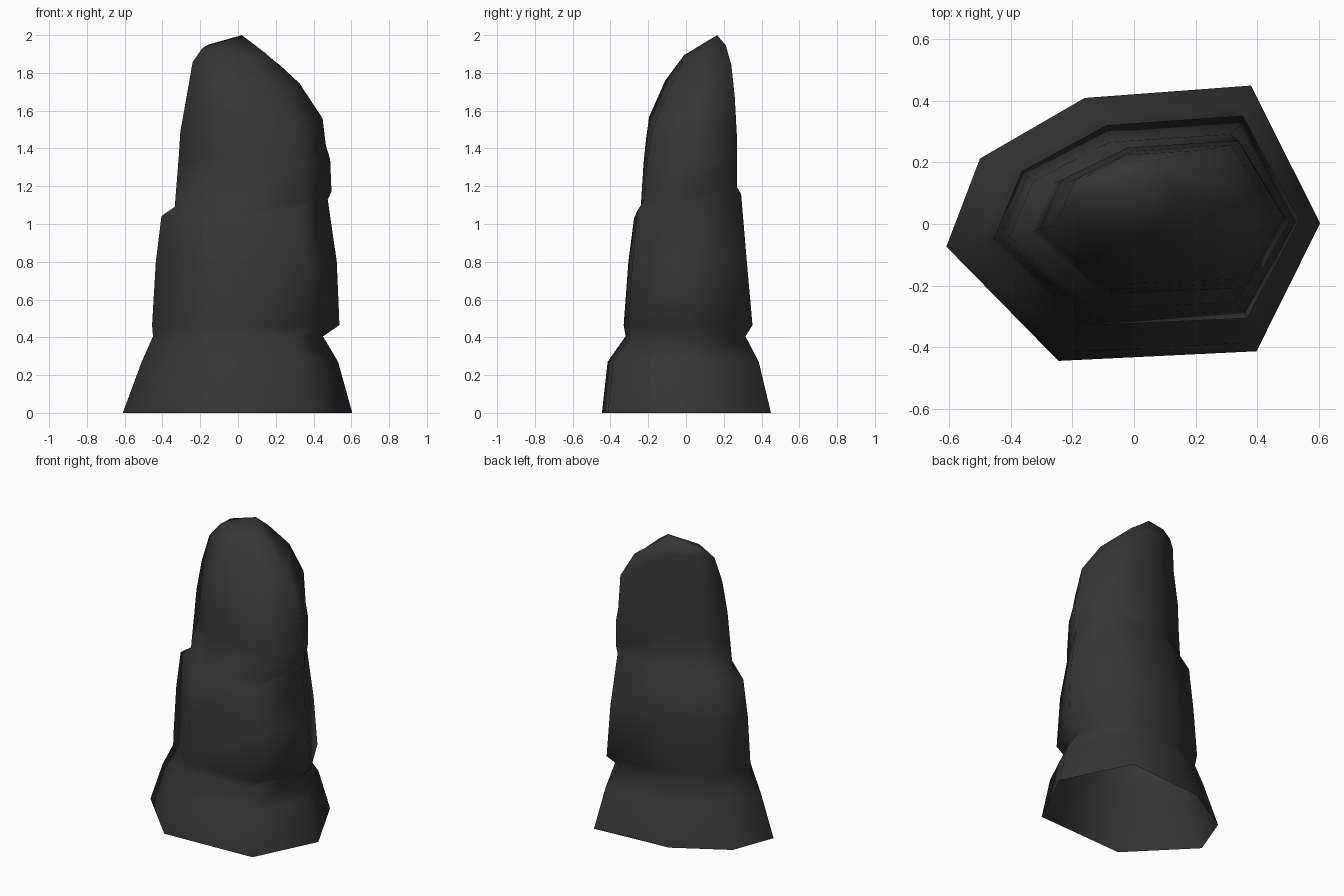
import bpy, bmesh

if "Cube" in bpy.data.objects:
    bpy.data.objects.remove(bpy.data.objects["Cube"])

# Seven-sided outline in -1..1, stretched to each ring's bounds
OUTLINE = [(-1, -.17), (-.4, -1), (.66, -.93), (1, 0), (.63, 1), (-.26, .91), (-.82, .47)]

# Rings: xmin, xmax, ymin, ymax, height, tilt in x, tilt in y
RINGS = [
    (-.61, .605, -.445, .45, 0, 0, 0),           # flared foot, open below
    (-.51, .53, -.415, .385, .27, 0, 0),
    (-.45, .45, -.32, .315, .405, 0, 0),         # notch
    (-.455, .537, -.33, .352, .465, 0, 0),       # middle block
    (-.435, .523, -.305, .322, .80, 0, 0),
    (-.405, .475, -.275, .292, 1.085, .09, .15), # ledge
    (-.335, .495, -.24, .27, 1.125, .09, .15),
    (-.315, .488, -.225, .27, 1.34, 0, .1),      # upper block
    (-.305, .465, -.212, .27, 1.46, -.1, .1),
    (-.27, .448, -.195, .258, 1.635, -.2, .4),   # sloping top
    (-.24, .325, -.11, .24, 1.79, -.22, .42),
    (-.19, .14, -.01, .21, 1.89, -.08, .3),
]

bm = bmesh.new()
loops = []
for x0, x1, y0, y1, z, tx, ty in RINGS:
    loop = []
    for u, v in OUTLINE:
        x = (x0 + x1) / 2 + u * (x1 - x0) / 2
        y = (y0 + y1) / 2 + v * (y1 - y0) / 2
        loop.append(bm.verts.new((x, y, z + tx * x + ty * y)))
    loops.append(loop)
n = len(OUTLINE)
for a, b in zip(loops, loops[1:]):
    for i in range(n):
        j = (i + 1) % n
        bm.faces.new((a[i], a[j], b[j], b[i]))

# Peak
peak = bm.verts.new((.02, .165, 2))
for i in range(n):
    bm.faces.new((loops[-1][i], loops[-1][(i + 1) % n], peak))
for f in bm.faces:
    f.smooth = True

mesh = bpy.data.meshes.new("rock_pillar")
bm.to_mesh(mesh)
bm.free()
rock = bpy.data.objects.new("rock_pillar", mesh)
bpy.context.collection.objects.link(rock)

# Dark stone colour
stone = bpy.data.materials.new("dark grey stone")
stone.diffuse_color = (.037, .037, .038, 1)
stone.use_nodes = True
stone.node_tree.nodes["Principled BSDF"].inputs["Base Color"].default_value = stone.diffuse_color
mesh.materials.append(stone)
